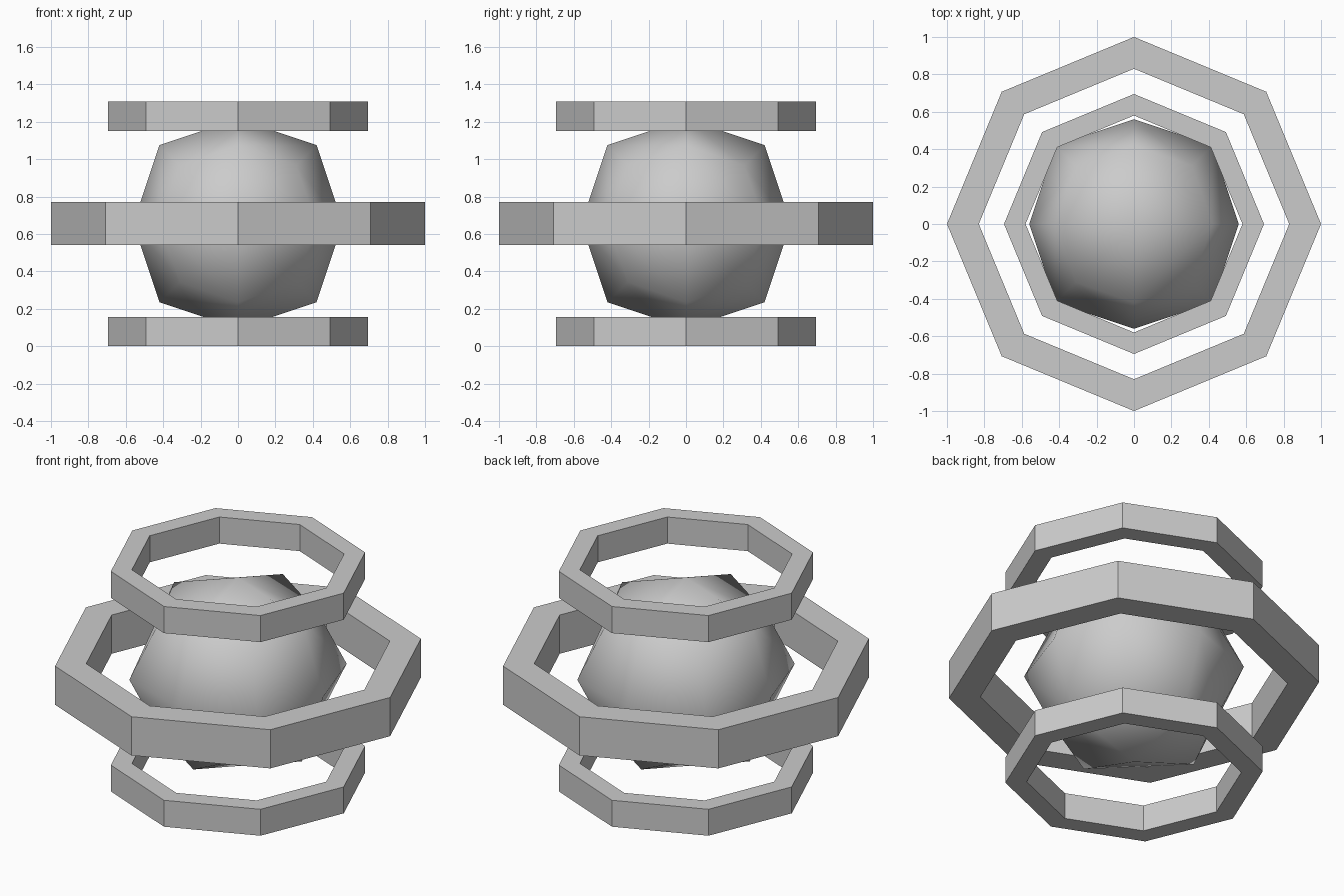
import bpy, bmesh, math

if "Cube" in bpy.data.objects:
    bpy.data.objects.remove(bpy.data.objects["Cube"])

CZ = 0.655  # height of the core centre


def ring(name, outer, inner, z0, z1):
    """Eight-sided flat band with corners on the x and y axes."""
    bm = bmesh.new()
    loops = []
    for r, z in ((outer, z0), (outer, z1), (inner, z1), (inner, z0)):
        loops.append([bm.verts.new((r * math.cos(i * math.pi / 4),
                                    r * math.sin(i * math.pi / 4), z)) for i in range(8)])
    for a, b in zip(loops, loops[1:] + loops[:1]):
        for i in range(8):
            j = (i + 1) % 8
            bm.faces.new((a[i], a[j], b[j], b[i]))
    bmesh.ops.recalc_face_normals(bm, faces=bm.faces)
    me = bpy.data.meshes.new(name)
    bm.to_mesh(me)
    bm.free()
    ob = bpy.data.objects.new(name, me)
    bpy.context.collection.objects.link(ob)
    return ob


# Three stacked rings
ring("lower_ring", 0.695, 0.58, 0.0, 0.157)
ring("middle_ring", 1.0, 0.83, 0.54, 0.77)
ring("upper_ring", 0.695, 0.58, 1.15, 1.308)

# Rounded core: a cube softened by one subdivision step
bpy.ops.mesh.primitive_cube_add(size=1.12, location=(0, 0, CZ))
core = bpy.context.object
core.name = "core"
sub = core.modifiers.new("round", 'SUBSURF')
sub.levels = sub.render_levels = 1
sub.use_limit_surface = False
bpy.ops.object.shade_smooth()
